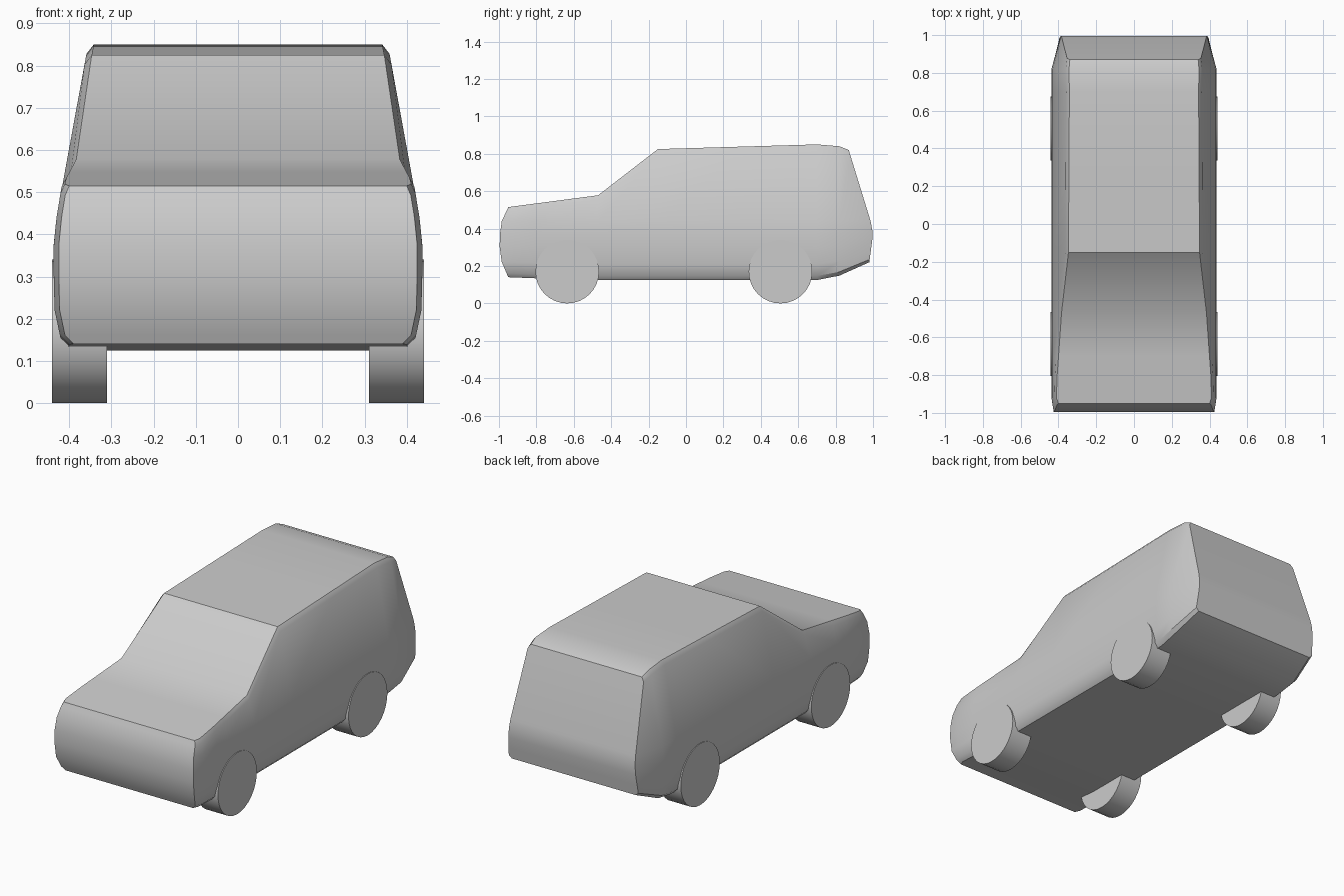
import bpy, bmesh, math
from mathutils import Matrix

if "Cube" in bpy.data.objects:
    bpy.data.objects.remove(bpy.data.objects["Cube"])


def interp(table, v):
    """Piecewise linear lookup in a list of (key, value) pairs."""
    if v <= table[0][0]:
        return table[0][1]
    for (a, p), (b, q) in zip(table, table[1:]):
        if v <= b:
            return p + (q - p) * (v - a) / (b - a)
    return table[-1][1]


def finish(bm, name, angle):
    bmesh.ops.recalc_face_normals(bm, faces=bm.faces)
    mesh = bpy.data.meshes.new(name)
    bm.to_mesh(mesh)
    bm.free()
    ob = bpy.data.objects.new(name, mesh)
    bpy.context.collection.objects.link(ob)
    bpy.ops.object.select_all(action='DESELECT')
    ob.select_set(True)
    bpy.context.view_layer.objects.active = ob
    bpy.ops.object.shade_smooth_by_angle(angle=math.radians(angle))


# Side profile: top and bottom lines along y, nose and tail lines along z
TOP = [(-0.95, 0.515), (-0.47, 0.578), (-0.15, 0.825), (0.7, 0.85), (0.82, 0.84), (0.87, 0.82)]
BOTTOM = [(-0.95, 0.14), (-0.8, 0.134), (-0.7, 0.125), (0.74, 0.125), (0.86, 0.16), (0.98, 0.22)]
NOSE = [(0.14, -0.95), (0.22, -0.985), (0.33, -1.0), (0.44, -0.985), (0.515, -0.95)]
TAIL = [(0.22, 0.98), (0.37, 1.0), (0.44, 0.987), (0.82, 0.87)]
# Half width by height, and the inset of the sides near the nose, cowl and tail
WIDTH = [(0.125, 0.415), (0.15, 0.42), (0.23, 0.437), (0.4, 0.437), (0.515, 0.418), (0.575, 0.402), (0.825, 0.36), (0.85, 0.355)]
TAIL_INSET = [(0.22, 0.04), (0.4, 0.052), (0.82, 0.008)]
COWL_INSET = [(-0.8, 0), (-0.47, 0.012), (-0.15, 0)]

STATIONS = [-0.95, -0.92, -0.8, -0.7, -0.47, -0.15, 0.3, 0.7, 0.82, 0.98]
LOWER_ROWS = [0, 0.07, 0.27, 0.55, 0.78, 1]


def side_column(j):
    y = STATIONS[j]
    first, last = j == 0, j == len(STATIONS) - 1
    zb, zt = interp(BOTTOM, y), interp(TOP, y)
    zs = [zb + f * (0.44 - zb) for f in LOWER_ROWS] + [zt - 0.022, zt]
    points = []
    for i, z in enumerate(zs):
        x, yy = interp(WIDTH, z), y
        if i == 0:
            x -= 0.016
        if i >= len(zs) - 2:
            x -= interp(COWL_INSET, y)
        if i == len(zs) - 1:
            x -= 0.013 if y > -0.2 else 0.006
        if first:
            x, yy = x - 0.012, interp(NOSE, z)
        if last:
            x, yy = x - interp(TAIL_INSET, z), interp(TAIL, z)
        points.append((x, yy, z))
    return points


# Body: two mirrored side grids joined along their outline
bm = bmesh.new()
columns = [side_column(j) for j in range(len(STATIONS))]
left, right = [[[bm.verts.new((s * x, y, z)) for x, y, z in col] for col in columns] for s in (-1, 1)]
nj, ni = len(columns), len(columns[0])
for g in (left, right):
    for j in range(nj - 1):
        for i in range(ni - 1):
            bm.faces.new((g[j][i], g[j + 1][i], g[j + 1][i + 1], g[j][i + 1]))
ring = ([(j, 0) for j in range(nj)] + [(nj - 1, i) for i in range(1, ni)]
        + [(j, ni - 1) for j in range(nj - 2, -1, -1)] + [(0, i) for i in range(ni - 2, 0, -1)])
for (a, b), (c, d) in zip(ring, ring[1:] + ring[:1]):
    bm.faces.new((left[a][b], left[c][d], right[c][d], right[a][b]))
finish(bm, "car_body", 32)

# Wheels
for y, end in ((-0.635, "front"), (0.505, "rear")):
    for s, side in ((-1, "left"), (1, "right")):
        bm = bmesh.new()
        bmesh.ops.create_cone(
            bm, cap_ends=True, segments=32, radius1=0.17, radius2=0.17, depth=0.13,
            matrix=Matrix.Translation((s * 0.376, y, 0.17)) @ Matrix.Rotation(math.pi / 2, 4, 'Y'))
        finish(bm, f"{end}_{side}_wheel", 30)
